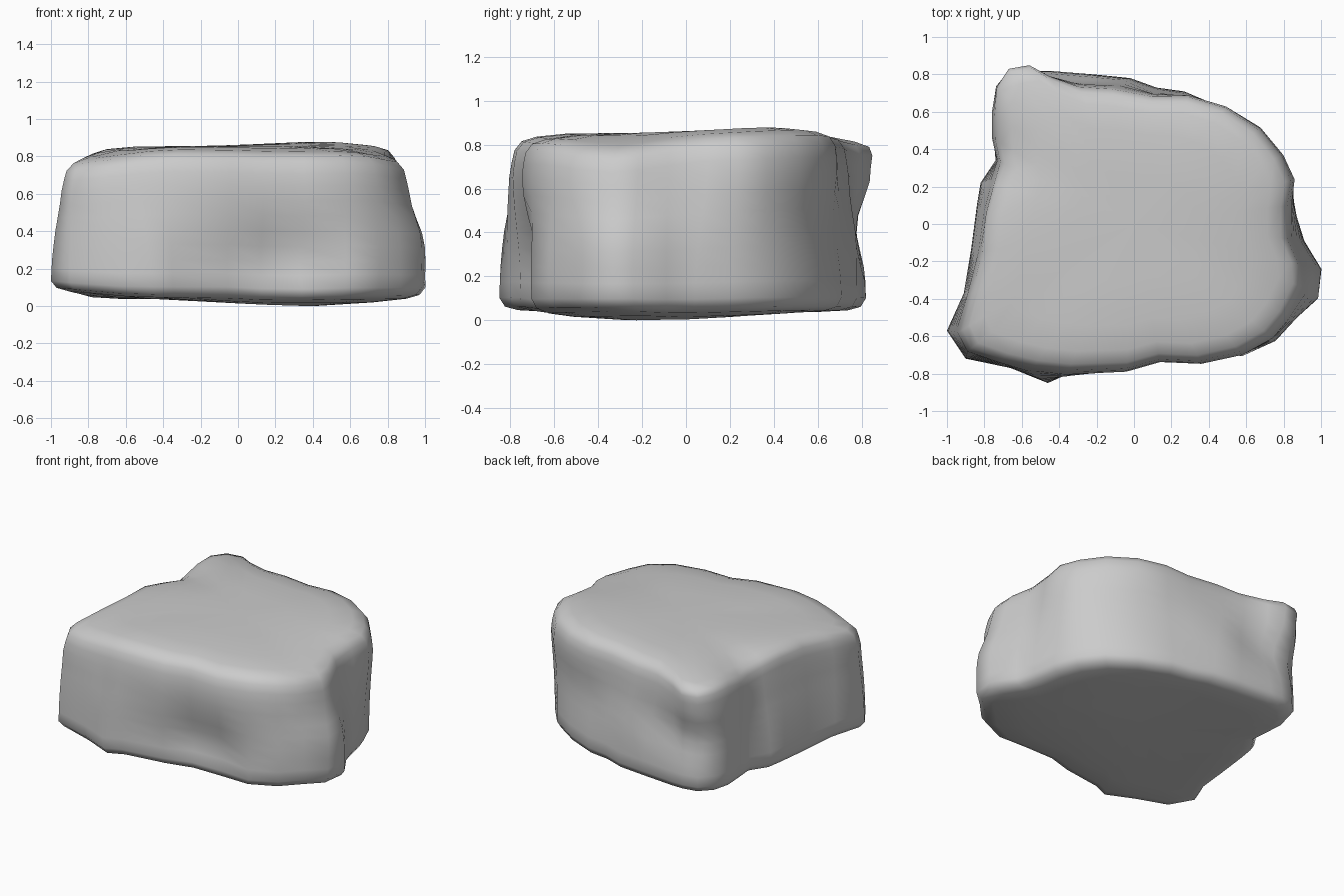
import bpy, bmesh, math

# Rock outline, clockwise from the back-left lobe: upper x, y and lower x, y
OUTLINE = [
    (-.76, .60, -.76, .60), (-.74, .74, -.73, .72), (-.67, .83, -.65, .80), (-.56, .85, -.55, .82),
    (-.46, .80, -.46, .82), (-.30, .75, -.22, .80), (-.12, .74, -.02, .78), (.10, .70, .12, .73),
    (.30, .70, .27, .71), (.50, .64, .48, .62), (.68, .52, .66, .50), (.80, .37, .78, .35),
    (.86, .24, .84, .20), (.84, .10, .87, .04), (.84, -.08, .91, -.09), (.90, -.22, 1.0, -.24),
    (.91, -.34, .98, -.40), (.83, -.50, .87, -.50), (.74, -.61, .75, -.62), (.58, -.70, .57, -.70),
    (.36, -.75, .36, -.71), (.14, -.74, .13, -.71), (-.04, -.79, -.06, -.76), (-.36, -.80, -.35, -.80),
    (-.55, -.78, -.46, -.85), (-.72, -.74, -.66, -.77), (-.89, -.68, -.90, -.72), (-.94, -.58, -1.0, -.57),
    (-.89, -.38, -.91, -.37), (-.83, -.15, -.87, -.13), (-.80, .06, -.84, .10), (-.76, .22, -.82, .22),
    (-.73, .34, -.74, .34), (-.76, .46, -.75, .46)]

# Level from floor to top: height fraction, blend to upper outline, scale
LEVELS = [(0, 0, .45), (.0, 0, .72), (.01, 0, .90), (.03, 0, .97), (.08, 0, 1), (.17, .05, 1),
          (.26, .12, 1), (.36, .25, 1), (.46, .4, 1), (.56, .6, 1), (.66, .8, 1), (.76, .95, 1),
          (.84, 1, .99), (.91, 1, .975), (.96, 1, .935), (.985, 1, .85), (1, 1, .68), (1, 1, .38)]


def bump(x, y, z, cx, cy, cz, r, rz):
    return math.exp(-((x - cx) ** 2 + (y - cy) ** 2) / r ** 2 - ((z - cz) / rz) ** 2)


def floor_z(x, y):
    rise = .045 * min(1, math.hypot(x - .3, y + .15) / .7)
    return rise + .04 * bump(x, y, 0, -1, -.6, 0, .3, 1)


def top_z(x, y):
    z = .862 + .025 * bump(x, y, 0, .5, .45, 0, .45, 1)
    z -= .07 * bump(x, y, 0, -.95, -.65, 0, .38, 1)
    z -= .06 * bump(x, y, 0, .95, -.35, 0, .3, 1)
    z -= .035 * bump(x, y, 0, -.6, .85, 0, .28, 1)
    z -= .06 * bump(x, y, 0, -.75, .38, 0, .18, 1)
    return z - .02 * bump(x, y, 0, .3, -.8, 0, .4, 1)


# Hollows (negative) and bulges (positive) of the walls: x, y, height, radius, height radius, amount
WALLS = [(.27, -.74, .27, .22, .22, -.11), (-.48, .92, .5, .25, .2, -.09), (.38, .7, .52, .3, .25, -.05),
         (-.15, .77, .42, .25, .18, .02), (-.3, -.8, .5, .2, .25, .02), (1, -.3, .42, .22, .2, .03),
         (.62, -.68, .25, .14, .2, .03), (-.62, .85, 1, .22, .1, .06), (-.8, .1, 1, .2, .1, .03)]


def point(p, level):
    h, t, s = level
    x = p[2] + (p[0] - p[2]) * t
    y = p[3] + (p[1] - p[3]) * t
    k = s
    if s > .8:
        k += sum(w[5] * bump(x, y, h, *w[:5]) for w in WALLS)
    x, y = x * k, y * k
    lo, hi = floor_z(x, y), top_z(x, y)
    return x, y, lo + (hi - lo) * h


# Rock body lofted through the levels
bm = bmesh.new()
rings = [[bm.verts.new(point(p, lv)) for p in OUTLINE] for lv in LEVELS]
n = len(OUTLINE)
for a, b in zip(rings, rings[1:]):
    for i in range(n):
        j = (i + 1) % n
        bm.faces.new((a[i], a[j], b[j], b[i]))

# Close underside and top
for ring, z in ((rings[0], floor_z(0, 0)), (rings[-1], top_z(0, 0))):
    c = bm.verts.new((0, 0, z))
    for i in range(n):
        bm.faces.new((ring[i], ring[(i + 1) % n], c))
bmesh.ops.recalc_face_normals(bm, faces=bm.faces)

# Stand on the ground
low = min(v.co.z for v in bm.verts)
for v in bm.verts:
    v.co.z -= low
for f in bm.faces:
    f.smooth = True
mesh = bpy.data.meshes.new("rock")
bm.to_mesh(mesh)
bm.free()
rock = bpy.data.objects.new("rock", mesh)
bpy.context.collection.objects.link(rock)
